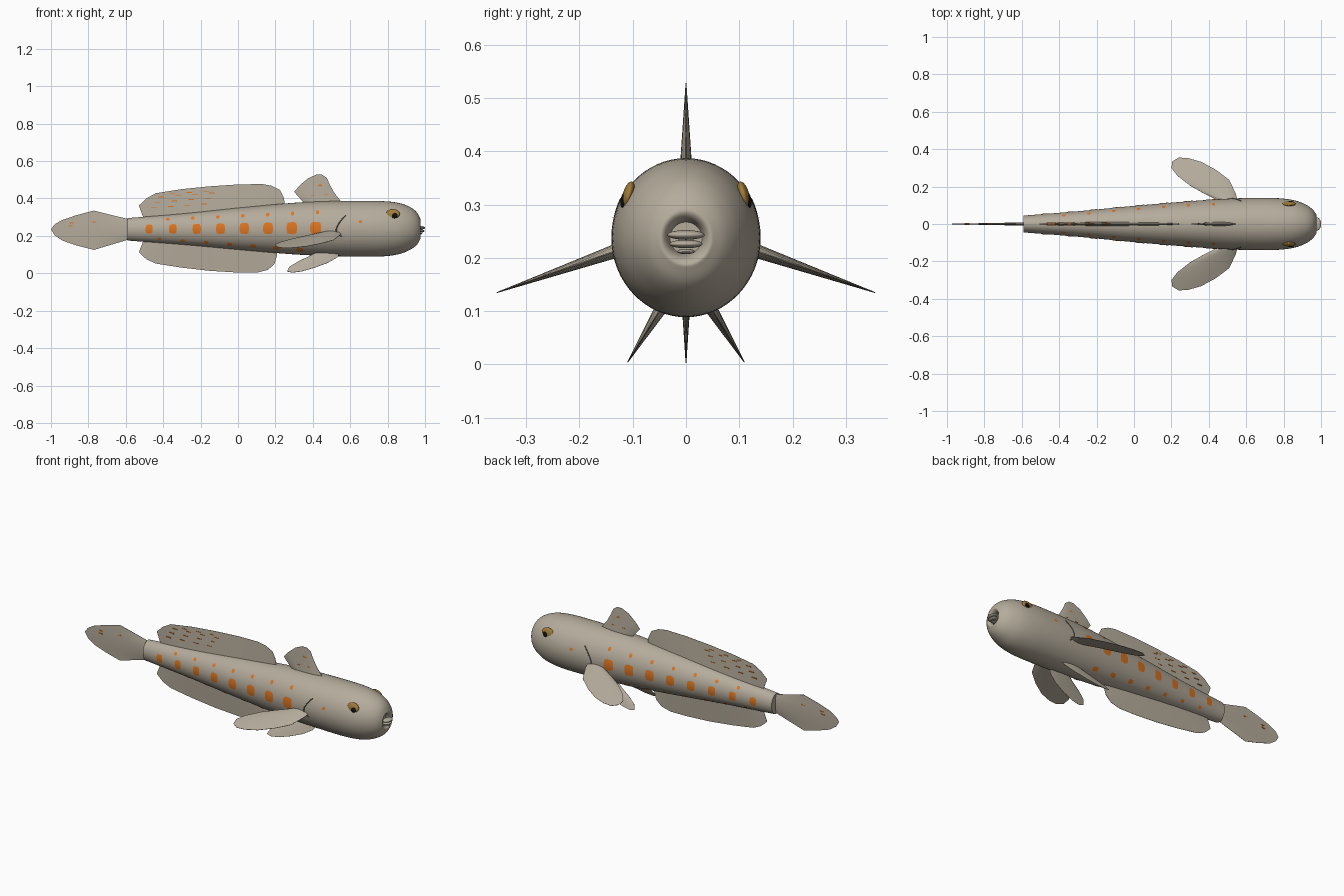
import bpy, bmesh, math
from mathutils import Vector, Matrix

if "Cube" in bpy.data.objects:
    bpy.data.objects.remove(bpy.data.objects["Cube"])


def material(name, r, g, b):
    m = bpy.data.materials.new(name)
    m.use_nodes = True
    m.diffuse_color = (r, g, b, 1)
    bsdf = next(n for n in m.node_tree.nodes if n.type == "BSDF_PRINCIPLED")
    bsdf.inputs["Base Color"].default_value = (r, g, b, 1)
    bsdf.inputs["Roughness"].default_value = 0.6
    return m


SKIN = material("warm grey skin", .46, .41, .33)
ORANGE = material("orange spots", .72, .18, .015)
GOLD = material("gold iris", .36, .2, .04)
BLACK = material("black pupil", .005, .005, .005)
SLIT = material("dark gill", .16, .14, .12)


def finish(name, bm, mat, angle=40, fix=True):
    if fix:
        bmesh.ops.recalc_face_normals(bm, faces=bm.faces)
    me = bpy.data.meshes.new(name)
    bm.to_mesh(me)
    bm.free()
    me.materials.append(mat)
    ob = bpy.data.objects.new(name, me)
    bpy.context.collection.objects.link(ob)
    bpy.ops.object.select_all(action="DESELECT")
    ob.select_set(True)
    bpy.context.view_layer.objects.active = ob
    bpy.ops.object.shade_smooth_by_angle(angle=math.radians(angle))
    return ob


def catmull(p, steps):
    p = [Vector(q) for q in p]
    out = []
    for i in range(len(p) - 1):
        a, b, c, d = p[max(i - 1, 0)], p[i], p[i + 1], p[min(i + 2, len(p) - 1)]
        for k in range(steps):
            t = k / steps
            out.append(b + (c - a) * (t / 2) + (a * 2 - b * 5 + c * 4 - d) * (t * t / 2)
                       + (b * 3 - a - c * 3 + d) * (t ** 3 / 2))
    return out + [p[-1]]


# Body: stations of x, centre height, half width, half height, folding into the mouth
STATIONS = catmull([
    (-.59, .235, .045, .06), (-.3, .236, .068, .083), (0, .238, .097, .112),
    (.3, .239, .122, .138), (.5, .239, .135, .147), (.65, .238, .14, .149),
    (.77, .238, .138, .148), (.86, .239, .126, .137), (.92, .24, .103, .114),
    (.955, .239, .078, .088), (.972, .238, .055, .06), (.975, .237, .045, .048),
    (.965, .237, .036, .037), (.945, .237, .03, .03)], 4)
SEG = 64
bm = bmesh.new()
rings = []
for x, zc, ry, rz in STATIONS:
    rings.append([bm.verts.new((x, ry * math.cos(a), zc + rz * math.sin(a)))
                  for a in (math.tau * k / SEG for k in range(SEG))])
for r0, r1 in zip(rings, rings[1:]):
    for k in range(SEG):
        j = (k + 1) % SEG
        bm.faces.new((r0[k], r0[j], r1[j], r1[k]))
bm.faces.new(rings[0])
bm.faces.new(rings[-1])
finish("body", bm, SKIN)


def section(x):
    for a, b in zip(STATIONS, STATIONS[1:]):
        if a[0] <= x <= b[0]:
            return a.lerp(b, (x - a[0]) / (b[0] - a[0]))


def on_body(x, angle, side, lift):
    _, zc, ry, rz = section(x)
    return Vector((x, side * (ry + lift) * math.cos(angle), zc + (rz + lift) * math.sin(angle)))


def angle_at(x, z):
    _, zc, ry, rz = section(x)
    return math.asin((z - zc) / rz)


# Flank spots: thin rounded patches that follow the skin
def spot(bm, x, z, w, h, side):
    a0, rz = angle_at(x, z), section(x)[3]
    n, prev = 16, None
    centre = bm.verts.new(on_body(x, a0, side, .002))
    for r in (.25, .5, .75, 1):
        ring = []
        for k in range(n):
            c, s = math.cos(math.tau * k / n), math.sin(math.tau * k / n)
            q = r / (c ** 4 + s ** 4) ** .25
            ring.append(bm.verts.new(on_body(x + w * q * c, a0 + h * q * s / rz, side, .002)))
        for k in range(n):
            j = (k + 1) % n
            f = (centre, ring[k], ring[j]) if prev is None else (prev[k], ring[k], ring[j], prev[j])
            bm.faces.new(f if side < 0 else f[::-1])
        prev = ring


for side, label in ((1, "left"), (-1, "right")):
    bm = bmesh.new()
    for i in range(8):
        f = i / 7
        spot(bm, -.475 + .89 * f, .236 + .006 * f, .019 + .01 * f, .024 + .009 * f, side)
    for i in range(7):
        f = i / 6
        spot(bm, -.375 + .8 * f, .288 + .037 * f, .009, .01 + .002 * f, side)
        spot(bm, -.42 + .75 * f, .185 - .058 * f, .01 + .008 * f, .01 + .005 * f, side)
    spot(bm, .655, .275, .009, .008, side)
    finish(label + "_flank_spots", bm, ORANGE, fix=False)


# Fins: ribs run from a root line to an outline, thinning outwards
def fin(name, root_a, root_b, outline, place, normal, thick):
    tips = [place(*p) for p in outline]
    a, b, n = place(*root_a), place(*root_b), Vector(normal).normalized()
    dist = [0]
    for p, q in zip(tips, tips[1:]):
        dist.append(dist[-1] + (q - p).length)
    bm, levels = bmesh.new(), 5
    sheets = ([], [])
    for tip, d in zip(tips, dist):
        u = d / dist[-1]
        root = a.lerp(b, u)
        for sheet, s in zip(sheets, (1, -1)):
            row = []
            for k in range(levels + 1):
                t = k / levels
                half = thick * (1 - t) * math.sqrt(max(math.sin(math.pi * u), 0)) + .0008
                row.append(bm.verts.new(root.lerp(tip, t) + n * half * s))
            sheet.append(row)
    for sheet in sheets:
        for r0, r1 in zip(sheet, sheet[1:]):
            for k in range(levels):
                bm.faces.new((r0[k], r0[k + 1], r1[k + 1], r1[k]))
    edges = [e for e in bm.edges if e.is_boundary]
    bmesh.ops.bridge_loops(bm, edges=edges)
    finish(name, bm, SKIN, 50)


def upright(x, z):
    return Vector((x, 0, z))


UP = (0, 1, 0)
fin("front_dorsal_fin", (.37, .36), (.55, .37),
    [(.345, .385), (.3, .435), (.33, .47), (.375, .508), (.42, .528), (.45, .527),
     (.475, .51), (.49, .475), (.515, .43), (.55, .385)], upright, UP, .011)
fin("rear_dorsal_fin", (-.5, .28), (.24, .34),
    [(-.53, .362), (-.49, .4), (-.44, .428), (-.3, .45), (-.15, .465), (0, .475),
     (.13, .477), (.18, .468), (.225, .445), (.245, .405), (.25, .37)], upright, UP, .011)
fin("anal_fin", (-.5, .19), (.2, .14),
    [(-.53, .112), (-.49, .075), (-.44, .052), (-.3, .03), (-.15, .013), (0, .004),
     (.1, .003), (.16, .018), (.195, .05), (.21, .1)], upright, UP, .011)
fin("tail_fin", (-.58, .288), (-.58, .182),
    [(-.77, .335), (-.86, .312), (-.94, .285), (-.98, .262), (-1, .235),
     (-.98, .203), (-.94, .175), (-.86, .148), (-.77, .125)], upright, UP, .008)

for s, label in ((1, "left"), (-1, "right")):
    fin(label + "_pectoral_fin", (.555, .12), (.46, .12),
        [(.545, .16), (.51, .235), (.44, .288), (.36, .332), (.29, .352), (.24, .355),
         (.205, .335), (.2, .3), (.23, .26), (.3, .205), (.38, .16)],
        lambda x, y: Vector((x, s * y, .21 - (y - .14) * .35)), (0, s * .35, 1), .013)
    fin(label + "_pelvic_fin", (.55, .115), (.42, .115),
        [(.53, .085), (.48, .056), (.41, .03), (.34, .01), (.29, .004), (.262, .01),
         (.275, .035), (.32, .062), (.38, .09)],
        lambda x, z: Vector((x, s * (.05 + (.1 - z) * .62), z)), (0, s, .62), .012)

# Small dashes across the middle fins
bm = bmesh.new()


def dash(x, z, length, height, half):
    m = Matrix.Translation((x, 0, z)) @ Matrix.Diagonal((length, half * 2, height, 1))
    bmesh.ops.create_cube(bm, size=1, matrix=m)


for z, start, count in ((.425, -.35, 3), (.408, -.41, 4), (.38, -.43, 4), (.35, -.45, 4)):
    for i in range(count):
        dash(start + .09 * i, z + .007 * i, .03, .004, .011 * (.47 - z) / .17 + .001)
for x, z in ((.4, .417), (.47, .42)):
    dash(x, z, .02, .004, .0085)
dash(.44, .468, .02, .012, .005)
for x, z in ((-.89, .268), (-.895, .252), (-.77, .275), (-.75, .255), (-.67, .265)):
    dash(x, z, .022, .006, .005)
finish("fin_dashes", bm, ORANGE)


def ellipsoid(name, centre, size, mat, tilt=0):
    bm = bmesh.new()
    m = Matrix.Translation(centre) @ Matrix.Rotation(tilt, 4, "X") @ Matrix.Diagonal((*size, 1))
    bmesh.ops.create_uvsphere(bm, u_segments=24, v_segments=16, radius=1, matrix=m)
    finish(name, bm, mat, 60)


# Eyes and gill slits
for s, label in ((1, "left"), (-1, "right")):
    ellipsoid(label + "_eye", (.828, s * .108, .317), (.037, .011, .027), GOLD, s * .25)
    ellipsoid(label + "_pupil", (.836, s * .115, .31), (.018, .0075, .017), BLACK, s * .25)
    cu = bpy.data.curves.new(label + "_gill_slit", "CURVE")
    cu.dimensions = "3D"
    cu.bevel_depth = .003
    path = catmull([(.575, .31), (.545, .275), (.526, .238), (.53, .215), (.555, .195)], 4)
    sp = cu.splines.new("POLY")
    sp.points.add(len(path) - 1)
    for pt, (x, z) in zip(sp.points, path):
        pt.co = (*on_body(x, angle_at(x, z), s, 0), 1)
    cu.materials.append(SLIT)
    bpy.context.collection.objects.link(bpy.data.objects.new(label + "_gill_slit", cu))

# Lips inside the mouth rim
for name, x, z, w, h in (("upper_lip", .978, .243, .035, .009),
                         ("lower_lip", .976, .226, .031, .008),
                         ("chin_fold", .965, .212, .017, .005)):
    ellipsoid(name, (x, 0, z), (.022, w, h), SKIN)
